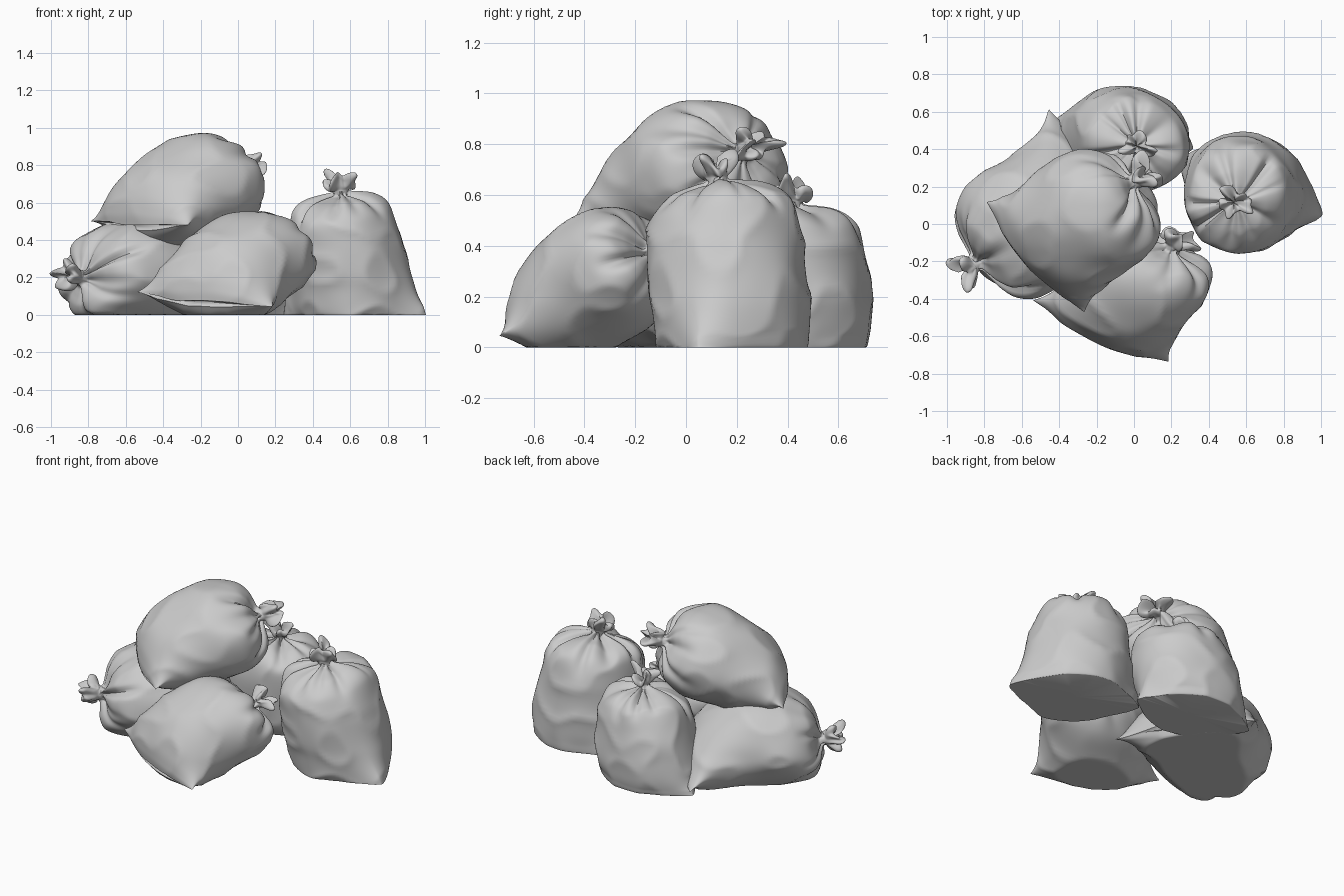
import bpy, bmesh, math, random
from mathutils import Vector, noise

if "Cube" in bpy.data.objects:
    bpy.data.objects.remove(bpy.data.objects["Cube"])

SIDES, STEPS = 112, 6

# Profiles: (position along the bag, width factor, thickness factor)
NECK = [(0.99, .32, .33), (1.0, .17, .18), (1.03, .14, .14), (1.06, .20, .18), (1.11, .27, .23),
        (1.145, .25, .21), (1.14, .15, .12), (1.10, .03, .03)]
LYING = [(0.0, .98, .05), (0.02, .99, .28), (0.08, 1.0, .58), (0.2, 1.0, .83),
         (0.40, 1.0, .98), (0.62, 1.0, 1.03), (0.80, .94, .95), (0.92, .78, .79),
         (0.975, .55, .57)] + NECK
STANDING = [(0.0, 1.0, .88), (0.04, 1.02, .94), (0.15, 1.03, 1.0), (0.35, 1.01, 1.03),
            (0.6, .96, 1.02), (0.80, .87, .96), (0.90, .76, .83), (0.965, .55, .60)] + NECK


def smooth_rows(points):
    """Catmull-Rom rows through the profile points."""
    pts = [Vector(p) for p in points]
    rows = []
    for i in range(len(pts) - 1):
        p0, p1, p2 = pts[max(i - 1, 0)], pts[i], pts[i + 1]
        p3 = pts[min(i + 2, len(pts) - 1)]
        for k in range(STEPS):
            t = k / STEPS
            rows.append(0.5 * (2 * p1 + (p2 - p0) * t + (2 * p0 - 5 * p1 + 4 * p2 - p3) * t * t
                               + (3 * p1 - p0 - 3 * p2 + p3) * t ** 3))
    rows.append(pts[-1])
    return rows


def step(lo, hi, x):
    x = min(max((x - lo) / (hi - lo), 0), 1)
    return x * x * (3 - 2 * x)


def bag(name, profile, ear_a, ear_b, neck, a, b, bow=0.0, ear_len=0.1, belly=0.0, seed=1):
    """Tied sack: bottom seam between two ears, gathered neck and knot."""
    rng = random.Random(seed)
    ear_a, ear_b, neck = Vector(ear_a), Vector(ear_b), Vector(neck)
    base = (ear_a + ear_b) / 2
    half = (ear_b - ear_a).length / 2
    axis = neck - base
    u = (ear_b - ear_a).normalized()
    v = axis.cross(u).normalized()
    # gathered pleats around the neck
    pleats = [((i + rng.uniform(-.35, .35)) * math.tau / 9, rng.uniform(.07, .2),
               rng.uniform(.05, .2), rng.uniform(.6, .85)) for i in range(9)]
    ph = [rng.uniform(0, math.tau) for _ in range(5)]
    offset = Vector((seed * 7.3, seed * 3.1, 0))
    bm = bmesh.new()
    rings, past_neck = [], False
    for t, fa, fb in smooth_rows(profile):
        past_neck = past_neck or t > 1.02
        ear = math.exp(-(t / ear_len) ** 1.3) if t > 0 else 1.0
        centre = base + axis * t + Vector((0, 0, bow * 4 * t * max(1 - t, 0)))
        ring = []
        for i in range(SIDES):
            th = i * math.tau / SIDES
            c, s = math.cos(th), math.sin(th)
            # seam bulges outward between the ears
            r, lift = 1.0, -belly * (1 - c * c) * math.exp(-max(t, 0) / .2)
            if past_neck:      # crumpled knot
                k = step(1.02, 1.10, t)
                r += k * (.22 * math.cos(3 * th + ph[0]) + .17 * math.cos(5 * th + ph[1])
                          + .08 * math.cos(9 * th + ph[2]))
                lift = k * (.028 * math.cos(2 * th + ph[3]) + .018 * math.cos(5 * th + ph[4]))
            else:
                for ang, wid, depth, start in pleats:
                    d = (th - ang + math.pi) % math.tau - math.pi
                    cr = math.exp(-(d / wid) ** 2) * step(start, 1.0, t)
                    r -= depth * cr * .75
                    lift -= depth * cr * .14
                lift += .012 * math.sin(4 * th + ph[0]) * step(.7, .95, t)
            wu = c * (a * fa * r + (half - a * fa) * abs(c) ** 5 * ear)
            wv = s * abs(s) ** (.4 * ear) * b * fb * r
            p = centre + u * wu + v * wv + axis.normalized() * lift
            # soft dents and creases
            q = p + offset
            p += noise.noise_vector(q * 3) * .018
            n = 1 - abs(noise.noise(Vector((q.x * 4, q.y * 4, q.z * 5))))
            p += (u * c + v * s) * .015 * (n ** 3 - .6) * (0 if past_neck else 1)
            if profile is STANDING and t < .04:
                p.z *= step(0, .04, t)
            p.z = max(p.z, 0)
            ring.append(bm.verts.new(p))
        rings.append(ring)
    for r0, r1 in zip(rings, rings[1:]):
        for i in range(SIDES):
            j = (i + 1) % SIDES
            bm.faces.new((r0[i], r0[j], r1[j], r1[i]))
    # close the seam and the middle of the knot with fans
    for ring in (rings[0], rings[-1]):
        mid = bm.verts.new(sum((w.co for w in ring), Vector()) / SIDES)
        for i in range(SIDES):
            bm.faces.new((ring[i], ring[(i + 1) % SIDES], mid))
    bmesh.ops.recalc_face_normals(bm, faces=bm.faces)
    mesh = bpy.data.meshes.new(name)
    bm.to_mesh(mesh)
    bm.free()
    obj = bpy.data.objects.new(name, mesh)
    bpy.context.collection.objects.link(obj)
    bpy.ops.object.select_all(action='DESELECT')
    obj.select_set(True)
    bpy.context.view_layer.objects.active = obj
    bpy.ops.object.shade_smooth_by_angle(angle=math.radians(50))
    return obj


# two standing bags
bag("right_bag", STANDING, (.25, .35, 0), (1.0, .04, 0), (.54, .12, .64), .32, .312,
    ear_len=.2, seed=3)
bag("back_bag", STANDING, (-.43, .55, 0), (.33, .40, 0), (.01, .42, .56), .325, .268,
    ear_len=.12, seed=5)
# three slumped bags
bag("left_bag", LYING, (-.45, .61, .06), (.06, -.12, .06), (-.84, -.19, .20), .37, .275,
    bow=.09, belly=.06, seed=8)
bag("front_bag", LYING, (-.54, -.41, .12), (.18, -.73, .05), (.20, -.13, .37), .34, .262,
    bow=.035, belly=.07, seed=11)
bag("top_bag", LYING, (-.79, .12, .50), (-.26, -.48, .48), (.0, .22, .77), .35, .275,
    bow=.025, belly=.06, seed=14)
